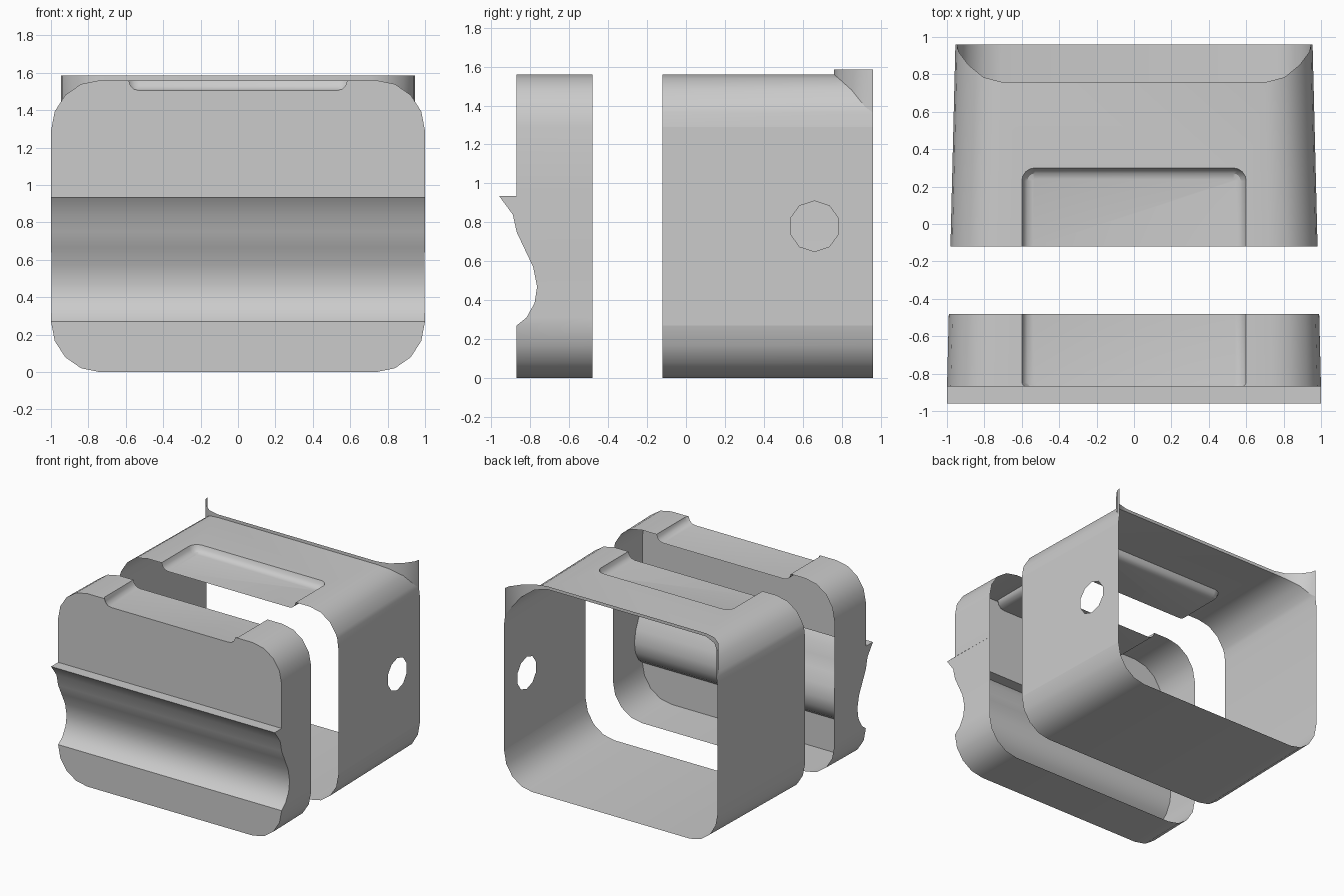
import bpy, bmesh
from math import sin, cos, radians, pi

if "Cube" in bpy.data.objects:
    bpy.data.objects.remove(bpy.data.objects["Cube"])

H, TOP, BOT = 1.56, 0.27, 0.27        # height, corner heights
FILLET = [(0, H), (0.01, 1.532), (0.03, 1.512), (0.06, 1.505)]   # recess inset, z


def sx(x, y):
    """Sides narrow slightly toward the back."""
    return x * (1 - 0.0245 * (y + 0.88)) if y > -0.88 else x


def build(name, polys):
    bm = bmesh.new()
    for p in polys:
        bm.faces.new([bm.verts.new(c) for c in p])
    bmesh.ops.remove_doubles(bm, verts=bm.verts, dist=0.0005)
    bmesh.ops.recalc_face_normals(bm, faces=bm.faces)
    me = bpy.data.meshes.new(name)
    bm.to_mesh(me)
    bm.free()
    ob = bpy.data.objects.new(name, me)
    bpy.context.collection.objects.link(ob)
    bpy.ops.object.select_all(action='DESELECT')
    ob.select_set(True)
    bpy.context.view_layer.objects.active = ob
    bpy.ops.object.shade_smooth_by_angle(angle=radians(32))
    return ob


def mirror(p):
    return [(-x, y, z) for x, y, z in reversed(p)]


def strip(a, b):
    return [[a[i], a[i + 1], b[i + 1], b[i]] for i in range(len(a) - 1)]


def arc(angles, top):
    """Right-hand corner of the rounded outline, as (x, z)."""
    out = []
    for a in angles:
        c, s = cos(radians(a)), sin(radians(a))
        out.append((0.74 + 0.26 * c, H - TOP + TOP * s if top else BOT - BOT * s))
    return out


LOW = arc([90, 67.5, 45, 22.5, 0], False)
STEP = [0, 22.5, 45, 67.5, 90]

# ---------- rear sleeve ----------
Y0, YR = -0.12, 0.96
high = arc([0, 16] + STEP[1:], True)
rear_y = [YR, YR, 0.92, 0.85, 0.785, 0.76]    # curved cut-out at the back
low_f = [(sx(x, Y0), Y0, z) for x, z in LOW]
low_r = [(sx(x, YR), YR, z) for x, z in LOW]
hi_f = [(sx(x, Y0), Y0, z) for x, z in high]
hi_r = [(sx(x, y), y, z) for (x, z), y in zip(high, rear_y)]
half = strip(low_f, low_r) + strip(hi_f, hi_r)
polys = half + [mirror(p) for p in half]
polys.append([low_f[0], low_r[0], mirror([low_r[0]])[0], mirror([low_f[0]])[0]])
polys.append(mirror([low_f[-1], low_r[-1], hi_r[0], hi_f[0]]))

# right side panel with ten-sided hole, made of two halves
hy, hz, hr = 0.66, 0.78, 0.13
ring = [(hy + hr * sin(k * pi / 5), hz + hr * cos(k * pi / 5)) for k in range(11)]
z0, z1 = BOT, H - TOP
back_half = ring[:6] + [(hy, z0), (YR, z0), (YR, z1), (hy, z1)]
front_half = ring[5:] + [(hy, z1), (Y0, z1), (Y0, z0), (hy, z0)]
for h in (back_half, front_half):
    polys.append([(sx(1, y), y, z) for y, z in h])


# top recess, rounded at its back corners
def recess_path(inset, z):
    r = 0.07 - inset
    right = [(0.6 - inset, Y0, z)]
    right += [(0.53 + r * cos(radians(a)), 0.23 + r * sin(radians(a)), z) for a in STEP]
    return right + mirror(right)


rings = [recess_path(i, z) for i, z in FILLET]
for a, b in zip(rings, rings[1:]):
    polys += strip(a, b)
polys.append(rings[-1])
polys.append([hi_f[-1]] + rings[0] + mirror([hi_f[-1]]) + mirror([hi_r[-1]]) + [hi_r[-1]])
build("rear_sleeve", polys)

# ---------- upright lip round the rear cut-out ----------
edge = hi_r[1:] + mirror(hi_r[1:])
build("rear_lip", strip(edge, [(x, y, 1.585) for x, y, z in edge]))

# ---------- front cap ----------
YF, YB = -0.87, -0.48
groove = [(YF, BOT), (-0.82, 0.31), (-0.778, 0.385), (-0.765, 0.47), (-0.785, 0.57),
          (-0.83, 0.665), (-0.87, 0.75), (-0.89, 0.84), (-0.96, 0.935), (YF, 0.935)]
high = arc(STEP, True)
low = [(sx(x, YF), YF, z) for x, z in LOW]
hi = [(sx(x, YF), YF, z) for x, z in high]
mid = [(sx(1, y), y, z) for y, z in groove]
rim = low + mid[1:] + hi
half = strip(rim, [(sx(x, YB), YB, z) for x, _, z in rim])

# recess through the top, flared in slightly at the front
cols = [[(0.585 - i, YF, z), (0.6 - i, -0.85, z), (0.6 - i, YB, z)] for i, z in FILLET]
for a, b in zip(cols, cols[1:]):
    half += strip(a, b)
half.append([hi[-1], (sx(0.74, YB), YB, H)] + cols[0][::-1])
polys = half + [mirror(p) for p in half]
polys.append(cols[-1] + mirror(cols[-1]))
polys.append([low[0], (sx(0.74, YB), YB, 0), (-sx(0.74, YB), YB, 0), mirror([low[0]])[0]])

# front face: lower panel, groove, notched upper panel
polys.append(low + mirror(low))
polys += strip(mid, mirror(mid)[::-1])
upper = [mid[-1]] + hi + [c[0] for c in cols]
polys.append(upper + mirror(upper))
build("front_cap", polys)
